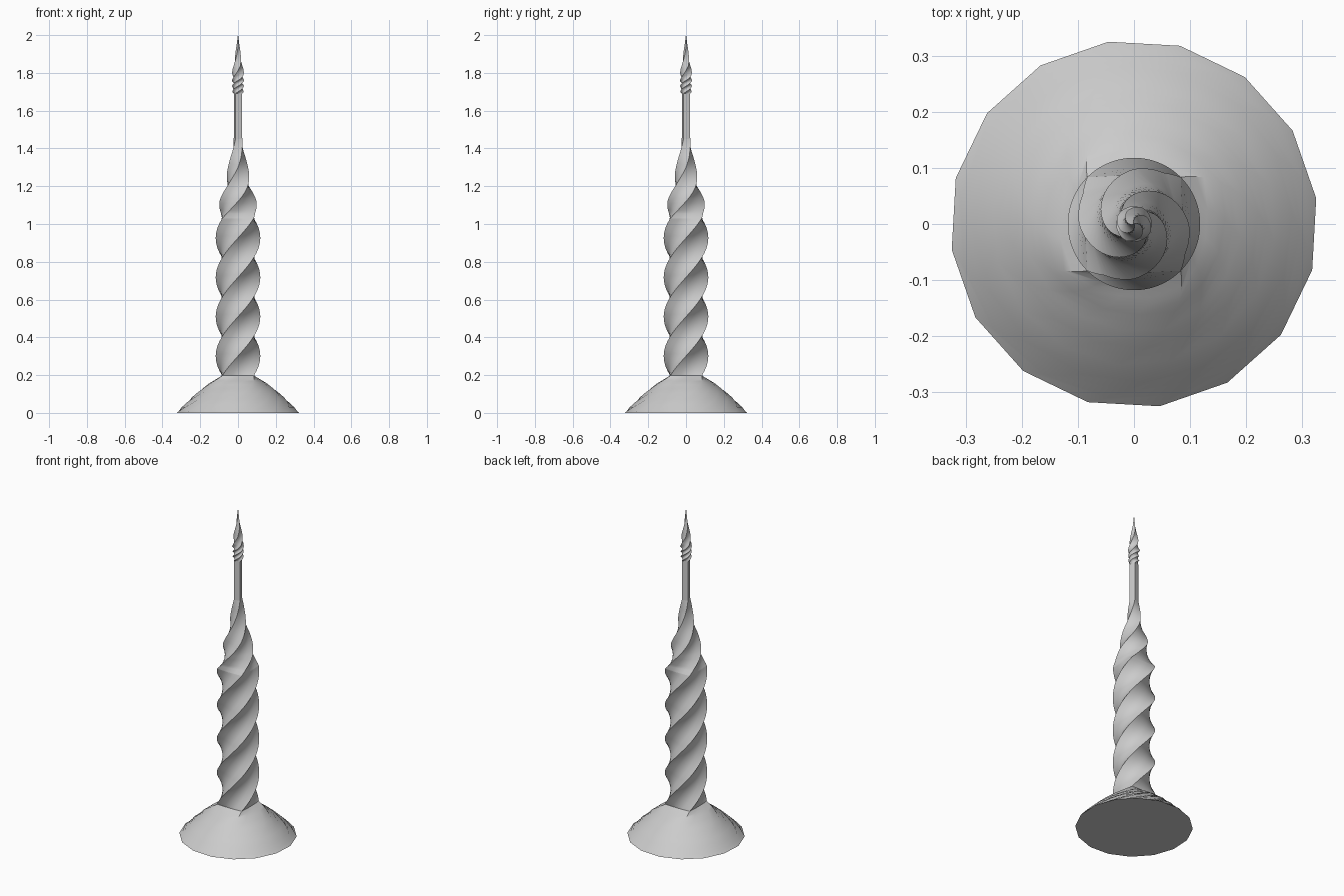
import bpy
import bmesh
from math import sin, cos, pi, radians

cube = bpy.data.objects.get("Cube")
if cube:
    bpy.data.objects.remove(cube)

grey = bpy.data.materials.new("stone grey")
grey.use_nodes = True
colour = (0.6, 0.6, 0.6, 1)
grey.diffuse_color = colour
grey.node_tree.nodes["Principled BSDF"].inputs["Base Color"].default_value = colour

SIDE = 4  # segments along each side of the square section


def section(radius, turn, roundness):
    """Square ring that can be blended towards a circle."""
    points = []
    for i in range(4 * SIDE):
        a = i * 2 * pi / (4 * SIDE)
        off = (a % (pi / 2)) - pi / 4
        square = cos(pi / 4) / cos(off)
        r = radius * (square + (1 - square) * roundness)
        points.append((r * cos(a + radians(turn)), r * sin(a + radians(turn))))
    return points


def twisted(name, stations, steps, close_bottom=False, close_top=False):
    """Loft twisted sections; a station is (height, radius, turn, roundness)."""
    bm = bmesh.new()
    rows = []
    for k, (a, b) in enumerate(zip(stations, stations[1:])):
        last = k == len(stations) - 2
        for s in range(steps + last):
            t = s / steps
            rows.append([p + (q - p) * t for p, q in zip(a, b)])
    rings = [[bm.verts.new((x, y, z)) for x, y in section(r, turn, rnd)]
             for z, r, turn, rnd in rows]
    n = 4 * SIDE
    for low, high in zip(rings, rings[1:]):
        for i in range(n):
            j = (i + 1) % n
            bm.faces.new((low[i], low[j], high[j], high[i]))
    if close_bottom:
        bm.faces.new(rings[0][::-1])
    if close_top:
        bm.faces.new(rings[-1])
    mesh = bpy.data.meshes.new(name)
    bm.to_mesh(mesh)
    bm.free()
    mesh.materials.append(grey)
    obj = bpy.data.objects.new(name, mesh)
    bpy.context.collection.objects.link(obj)
    bpy.ops.object.select_all(action='DESELECT')
    obj.select_set(True)
    bpy.context.view_layer.objects.active = obj
    bpy.ops.object.shade_smooth_by_angle(angle=radians(35))
    return obj


# Flared foot, round at the rim and square at the neck
twisted("flared_base", [(0, 0.328, -127, 1), (0.06, 0.268, -103, 1),
                        (0.115, 0.208, -79, 0.95), (0.16, 0.16, -60, 0.7),
                        (0.197, 0.118, -45, 0.1)], 4, close_bottom=True)

# Square shaft making four quarter turns
twisted("twisted_shaft", [(0.197, 0.118, -45, 0.1), (1.03, 0.118, 315, 0.1)], 72)

# Tapering shoulder that keeps twisting into the spire
twisted("twisted_taper", [(1.03, 0.118, 315, 0.1), (1.06, 0.106, 329, 0.1),
                          (1.12, 0.098, 360, 0.1), (1.2, 0.077, 402, 0.1),
                          (1.3, 0.053, 450, 0.1), (1.38, 0.037, 483, 0.1),
                          (1.45, 0.026, 510, 0.1)], 6)

# Slim straight spire
twisted("spire", [(1.45, 0.026, 510, 0.1), (1.69, 0.025, 510, 0.1)], 3)

# Tightly twisted collar
twisted("collar", [(1.69, 0.025, 510, 0.1), (1.7, 0.03, 540, 0),
                   (1.77, 0.032, 750, 0)], 14)

# Flame-shaped twisted tip
twisted("finial", [(1.77, 0.032, 750, 0), (1.79, 0.033, 785, 0),
                   (1.84, 0.026, 840, 0), (1.9, 0.015, 880, 0),
                   (1.95, 0.007, 905, 0), (2.0, 0.0008, 930, 0)], 6, close_top=True)
